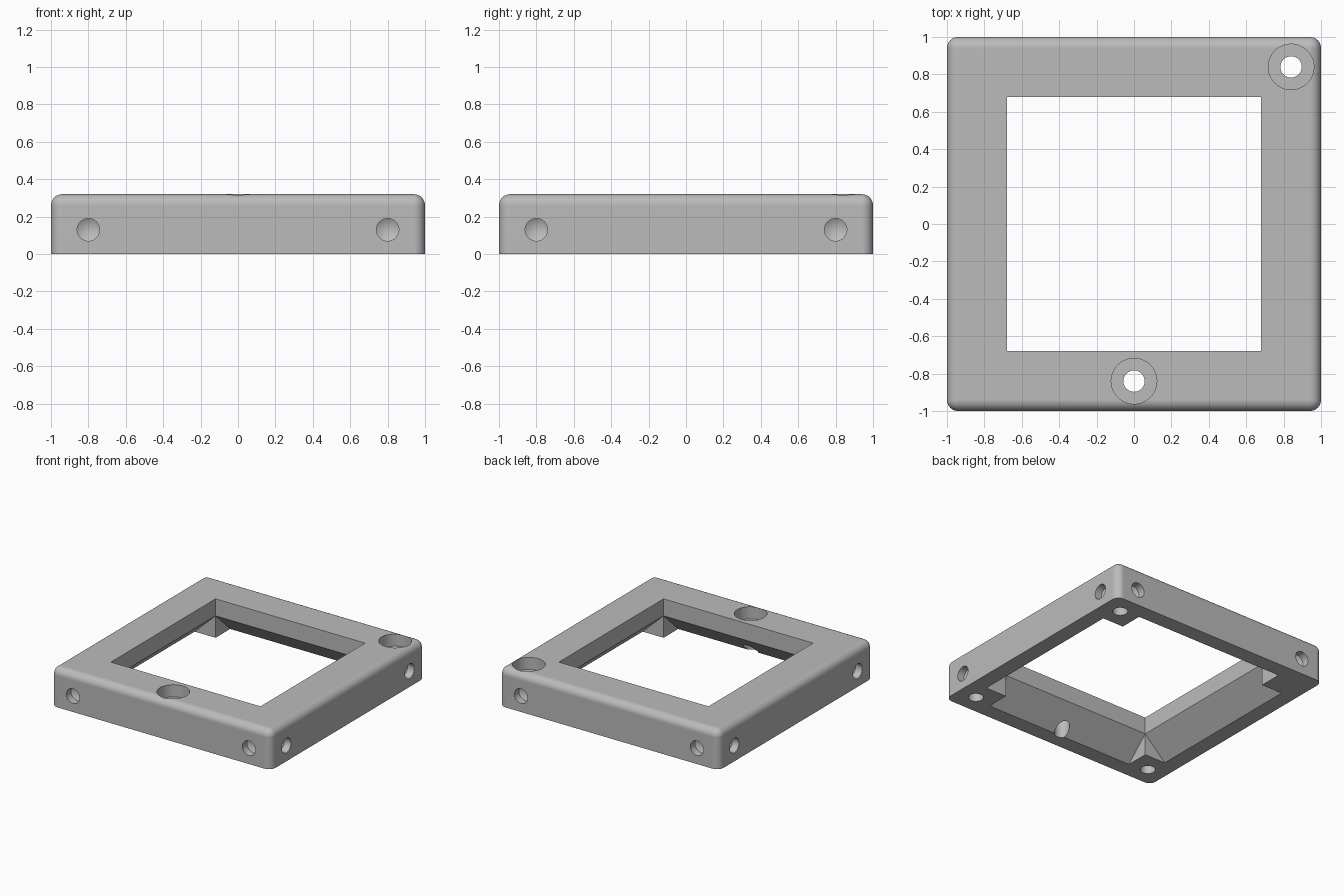
import bpy
import bmesh
from math import pi, radians
from mathutils import Matrix, Vector

default_cube = bpy.data.objects.get("Cube")
if default_cube:
    bpy.data.objects.remove(default_cube, do_unlink=True)

HEIGHT = 0.32       # frame thickness
OPENING = 0.68      # half width of the window
FLARE = 0.87        # half width of the flare at the underside
FLARE_TOP = 0.18    # height where the flare starts
HOLE = 0.84         # screw hole offset
SIDE = 0.80         # side hole offset

grey = bpy.data.materials.new("plain grey")
grey.use_nodes = True
grey.diffuse_color = (0.5, 0.5, 0.5, 1)
grey.node_tree.nodes["Principled BSDF"].inputs["Base Color"].default_value = grey.diffuse_color


def add_object(name, bm):
    bmesh.ops.recalc_face_normals(bm, faces=bm.faces)
    mesh = bpy.data.meshes.new(name)
    bm.to_mesh(mesh)
    bm.free()
    mesh.materials.append(grey)
    obj = bpy.data.objects.new(name, mesh)
    bpy.context.collection.objects.link(obj)
    return obj


def box(name, size, centre):
    bm = bmesh.new()
    bmesh.ops.create_cube(bm, size=1)
    bmesh.ops.scale(bm, vec=size, verts=bm.verts)
    bmesh.ops.translate(bm, vec=centre, verts=bm.verts)
    return bm


def cut(target, bm):
    """Subtract a closed mesh from the target."""
    cutter = add_object("cutter", bm)
    cutter.hide_render = True
    mod = target.modifiers.new("cut", "BOOLEAN")
    mod.operation = "DIFFERENCE"
    mod.solver = "EXACT"
    mod.object = cutter
    bpy.context.view_layer.objects.active = target
    bpy.ops.object.modifier_apply(modifier=mod.name)
    bpy.data.objects.remove(cutter, do_unlink=True)


def drill(target, start, direction, radius, depth, tip=0.0):
    """Round hole from a surface point inward, with an optional conical tip."""
    profile = [(0, -0.1), (radius, -0.1), (radius, depth), (0, depth + tip)]
    bm = bmesh.new()
    verts = [bm.verts.new((r, 0, z)) for r, z in profile]
    edges = [bm.edges.new(pair) for pair in zip(verts, verts[1:])]
    bmesh.ops.spin(bm, geom=verts + edges, cent=(0, 0, 0), axis=(0, 0, 1),
                   angle=2 * pi, steps=40)
    bmesh.ops.remove_doubles(bm, verts=bm.verts, dist=0.0001)
    turn = Vector((0, 0, 1)).rotation_difference(Vector(direction))
    bm.transform(Matrix.Translation(start) @ turn.to_matrix().to_4x4())
    cut(target, bm)


# Outer block, rounded everywhere except around the underside
bm = box("block", (2, 2, HEIGHT), (0, 0, HEIGHT / 2))
rounded = [e for e in bm.edges if any(v.co.z > 0.01 for v in e.verts)]
bmesh.ops.bevel(bm, geom=rounded, offset=0.06, segments=8, profile=0.5,
                affect="EDGES", clamp_overlap=True)
frame = add_object("square_frame", bm)

# Window
cut(frame, box("window", (2 * OPENING, 2 * OPENING, 1), (0, 0, HEIGHT / 2)))

# Sloped flare under each rail, leaving square corner blocks
slope = (FLARE - OPENING) / FLARE_TOP
low, high = -0.1, 0.25
outer, inner = FLARE - slope * low, FLARE - slope * high
for quarter in range(4):
    bm = bmesh.new()
    ends = []
    for x in (-OPENING, OPENING):
        ends.append([bm.verts.new(p) for p in
                     ((x, -outer, low), (x, -inner, high), (x, -inner, low))])
        bm.faces.new(ends[-1])
    for i in range(3):
        j = (i + 1) % 3
        bm.faces.new((ends[0][i], ends[0][j], ends[1][j], ends[1][i]))
    bm.transform(Matrix.Rotation(quarter * pi / 2, 4, "Z"))
    cut(frame, bm)

# Counterbored screw holes: two at the back corners, one at the front centre
for x, y in ((-HOLE, HOLE), (HOLE, HOLE), (0, -HOLE)):
    drill(frame, (x, y, HEIGHT), (0, 0, -1), 0.122, 0.1)
    drill(frame, (x, y, HEIGHT), (0, 0, -1), 0.057, HEIGHT + 0.1)

# Blind holes in the underside of the front corners
for x in (-HOLE, HOLE):
    drill(frame, (x, -HOLE, 0), (0, 0, 1), 0.057, 0.19, 0.03)

# Pointed blind holes, two in every side
for quarter in range(4):
    spin = Matrix.Rotation(quarter * pi / 2, 3, "Z")
    for x in (-SIDE, SIDE):
        drill(frame, spin @ Vector((x, -1, 0.13)), spin @ Vector((0, 1, 0)),
              0.06, 0.06, 0.035)

# Smooth rounded surfaces, crisp edges
bpy.ops.object.select_all(action="DESELECT")
frame.select_set(True)
bpy.context.view_layer.objects.active = frame
bpy.ops.object.shade_smooth_by_angle(angle=radians(25))
normals = frame.modifiers.new("even shading", "WEIGHTED_NORMAL")
normals.keep_sharp = True
